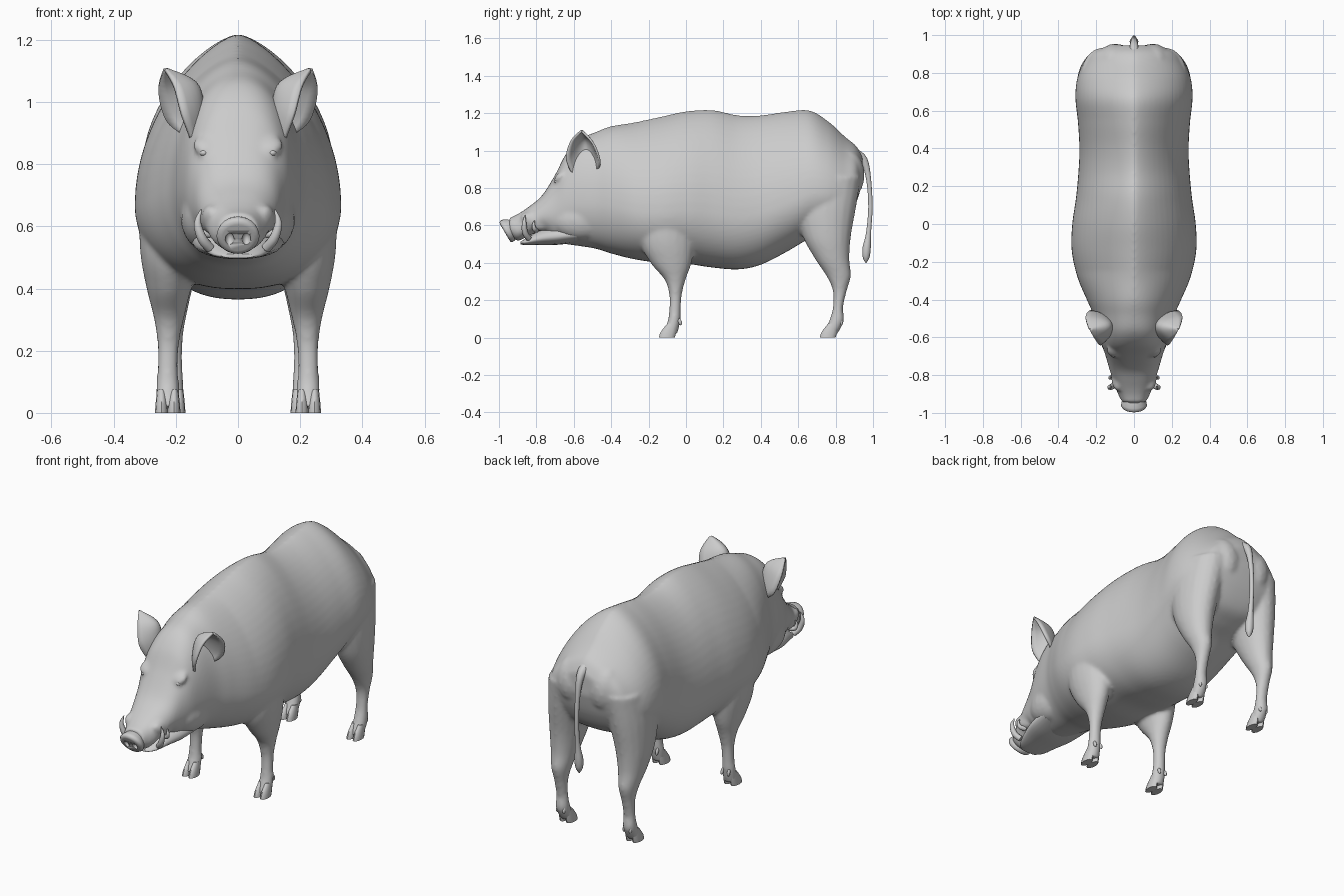
import bpy, bmesh
from math import sin, cos, pi, radians
from mathutils import Vector, Matrix

cube = bpy.data.objects.get("Cube")
if cube:
    bpy.data.objects.remove(cube)

grey = bpy.data.materials.new("plain_grey")
grey.use_nodes = True
COLOUR = (0.6, 0.6, 0.6, 1)
grey.diffuse_color = COLOUR
grey.node_tree.nodes["Principled BSDF"].inputs["Base Color"].default_value = COLOUR


def spline(points, steps):
    """Resample a row of tuples with a smooth curve through every point."""
    rows = [Vector(p) for p in points]
    result = []
    for i in range(len(rows) - 1):
        a, b, c, d = (rows[max(0, min(len(rows) - 1, i + k))] for k in (-1, 0, 1, 2))
        for s in range(steps):
            t = s / steps
            result.append(b + (c - a) * (t / 2) + (a - b * 2.5 + c * 2 - d / 2) * t**2
                          + (b * 1.5 - a / 2 - c * 1.5 + d / 2) * t**3)
    return result + [rows[-1]]


def loft(bm, rings):
    """Skin closed rings and cap both ends."""
    loops = [[bm.verts.new(p) for p in ring] for ring in rings]
    n = len(loops[0])
    for low, high in zip(loops, loops[1:]):
        for i in range(n):
            j = (i + 1) % n
            bm.faces.new((low[i], low[j], high[j], high[i]))
    bm.faces.new(loops[0][::-1])
    bm.faces.new(loops[-1])


def ball(bm, centre, radii, turn=0):
    matrix = (Matrix.Translation(centre) @ Matrix.Rotation(radians(turn), 4, 'X')
              @ Matrix.Diagonal((*radii, 1)))
    bmesh.ops.create_uvsphere(bm, u_segments=20, v_segments=12, radius=1, matrix=matrix)


def make(name, bm, angle=50):
    bmesh.ops.recalc_face_normals(bm, faces=bm.faces)
    mesh = bpy.data.meshes.new(name)
    bm.to_mesh(mesh)
    bm.free()
    mesh.materials.append(grey)
    obj = bpy.data.objects.new(name, mesh)
    bpy.context.collection.objects.link(obj)
    bpy.ops.object.select_all(action='DESELECT')
    obj.select_set(True)
    bpy.context.view_layer.objects.active = obj
    bpy.ops.object.shade_smooth_by_angle(angle=radians(angle))
    return obj


def section(y, bottom, top, width, segments=64):
    """Cross-section of the trunk: boxy on the snout, ridged along the back."""
    blend = max(0, min(1, (y + .65) / .4))
    power = .75 + .65 * blend
    middle = bottom + (top - bottom) * (.43 - .09 * blend)
    ring = []
    for i in range(segments):
        t = 2 * pi * i / segments
        s, c = sin(t), cos(t)
        p = power if c > 0 else .85
        x = width * abs(s) ** p * (1 if s > 0 else -1)
        ring.append((x, y, middle + c * (top - middle if c > 0 else middle - bottom)))
    return ring


def limb(bm, side, stations, steps=6, segments=20):
    """Upright limb from stations of z, x, front y, back y, half width."""
    rings = []
    for z, x, front, back, half in spline(stations, steps):
        rings.append([(side * (x + half * cos(2 * pi * i / segments)),
                       (front + back) / 2 + (back - front) / 2 * sin(2 * pi * i / segments), z)
                      for i in range(segments)])
    loft(bm, rings)


# Trunk and head: y, bottom, top, half width
trunk = [(-.945, .55, .64, .062), (-.9, .518, .66, .085), (-.84, .545, .7, .108),
         (-.77, .565, .76, .13), (-.7, .515, .87, .15), (-.64, .5, .985, .17),
         (-.57, .49, 1.06, .19), (-.48, .475, 1.1, .215), (-.4, .45, 1.13, .25),
         (-.28, .42, 1.15, .3), (-.14, .4, 1.18, .33), (0, .395, 1.21, .327),
         (.14, .375, 1.217, .307), (.28, .365, 1.189, .294), (.4, .39, 1.189, .289),
         (.54, .46, 1.209, .297), (.66, .53, 1.215, .31), (.76, .57, 1.157, .303),
         (.85, .62, 1.075, .27), (.91, .72, 1.025, .22), (.945, .84, .965, .11)]

# Legs: z, x, front y, back y, half width
front_leg = [(.02, .226, -.125, -.045, .037), (.09, .226, -.098, -.03, .037),
             (.15, .226, -.09, -.028, .033), (.23, .224, -.09, -.022, .036),
             (.31, .222, -.115, -.002, .05), (.4, .222, -.19, .03, .072),
             (.52, .215, -.25, .05, .1), (.7, .2, -.25, .05, .12)]
rear_leg = [(.02, .21, .735, .81, .037), (.09, .212, .765, .845, .037),
            (.16, .212, .785, .84, .033), (.25, .212, .785, .86, .036),
            (.33, .212, .75, .882, .05), (.42, .212, .69, .874, .07),
            (.54, .207, .625, .882, .092), (.7, .19, .585, .91, .11),
            (.86, .165, .62, .935, .115)]

bm = bmesh.new()
loft(bm, [section(*row) for row in spline(trunk, 8)])
for side in (-1, 1):
    limb(bm, side, front_leg)
    limb(bm, side, rear_leg)
    ball(bm, (side * .1, -.672, .862), (.045, .045, .02), 45)    # brow
    ball(bm, (side * .085, -.81, .62), (.036, .08, .042), -25)   # lip
    ball(bm, (side * .1, -.56, .63), (.085, .16, .11))           # cheek
    ball(bm, (side * .1, .85, .87), (.1, .105, .14))             # buttock
body = make("body", bm)
remesh = body.modifiers.new("skin", 'REMESH')
remesh.mode, remesh.voxel_size, remesh.use_smooth_shade = 'VOXEL', .01, True
soften = body.modifiers.new("soften", 'SMOOTH')
soften.factor, soften.iterations = .5, 8

# Lower jaw
jaw = [(-.885, .498, .512, .05), (-.85, .495, .535, .085), (-.77, .495, .58, .115),
       (-.68, .497, .6, .14), (-.58, .51, .61, .15)]
bm = bmesh.new()
loft(bm, [section(*row, 24) for row in spline(jaw, 4)])
make("lower_jaw", bm)

# Snout disc leaning forward at the top, with nostril hollows
lean = Matrix.Translation((0, -.95, .574)) @ Matrix.Rotation(radians(120), 4, 'X')
bm = bmesh.new()
profile = [(.052, -.03), (.066, -.005), (.069, .01), (.062, .02), (.05, .022)]
loft(bm, [[lean @ Vector((r * cos(2 * pi * i / 28), r * .96 * sin(2 * pi * i / 28), h))
           for i in range(28)] for r, h in profile])
snout = make("snout_disc", bm)
bm = bmesh.new()
for side in (-1, 1):
    ball(bm, lean @ Vector((side * .027, -.004, .022)), (.014, .018, .022))
cutter = make("nostril_cutter", bm)
cutter.hide_render = True
cutter.hide_set(True)
cut = snout.modifiers.new("nostrils", 'BOOLEAN')
cut.object, cut.operation = cutter, 'DIFFERENCE'


def tube(name, points):
    """Tapered round tube through points of x, y, z, radius."""
    curve = bpy.data.curves.new(name, 'CURVE')
    curve.dimensions, curve.bevel_depth = '3D', 1
    curve.bevel_resolution, curve.use_fill_caps = 3, True
    path = spline(points, 4)
    line = curve.splines.new('POLY')
    line.points.add(len(path) - 1)
    for point, (x, y, z, r) in zip(line.points, path):
        point.co, point.radius = (x, y, z, 1), r
    line.use_smooth = True
    curve.materials.append(grey)
    bpy.context.collection.objects.link(bpy.data.objects.new(name, curve))


tube("tail", [(0, .9, .985, .03), (0, .95, .95, .022), (0, .976, .85, .014),
              (0, .986, .7, .012), (0, .976, .56, .014), (0, .966, .48, .023),
              (0, .963, .43, .019), (0, .962, .4, .003)])

# Ear rims and bowl, from root to tip
front_rim = [(.15, -.61, .88), (.18, -.638, .96), (.205, -.612, 1.05), (.235, -.56, 1.105)]
bowl = [(.11, -.53, .88), (.115, -.53, .98), (.14, -.535, 1.06), (.231, -.555, 1.104)]
rear_rim = [(.17, -.48, .89), (.23, -.462, .94), (.256, -.495, 1.035), (.239, -.555, 1.103)]

for side, label in ((1, "left"), (-1, "right")):
    # Ear: a cupped sheet swept across the three lines
    bm = bmesh.new()
    rows = []
    for a, b, c in zip(*(spline(line, 5) for line in (front_rim, bowl, rear_rim))):
        b = b * 2 - (a + c) * .5
        row = []
        for k in range(15):
            u = k / 14
            x, y, z = a * (1 - u)**2 + b * (2 * u * (1 - u)) + c * u**2
            row.append(bm.verts.new((side * x, y, z)))
        rows.append(row)
    for low, high in zip(rows, rows[1:]):
        for i in range(len(low) - 1):
            bm.faces.new((low[i], low[i + 1], high[i + 1], high[i]))
    ear = make(label + "_ear", bm)
    shell = ear.modifiers.new("thickness", 'SOLIDIFY')
    shell.thickness, shell.offset = .012, 0

    # Eye and tusks
    bm = bmesh.new()
    ball(bm, (side * .11, -.692, .836), (.014, .014, .011))
    make(label + "_eye", bm)
    tube(label + "_lower_tusk", [(side * .09, -.84, .53, .016), (side * .115, -.86, .56, .016),
                                 (side * .13, -.865, .61, .012), (side * .118, -.86, .655, .002)])
    tube(label + "_upper_tusk", [(side * .09, -.8, .575, .014), (side * .12, -.81, .58, .012),
                                 (side * .128, -.815, .605, .008), (side * .122, -.81, .625, .002)])

    # Cloven hooves with dewclaws behind
    for name, x, toe in (("front", .226, -.145), ("rear", .21, .715)):
        bm = bmesh.new()
        for split in (-1, 1):
            centre = x + split * .02
            limb(bm, side, [(0, centre, toe, toe + .085, .021), (.03, centre, toe + .01, toe + .093, .019),
                            (.075, centre, toe + .045, toe + .1, .014)], 3, 12)
            ball(bm, (side * centre, toe + .112, .085), (.008, .01, .02), 20)
        make(label + "_" + name + "_hoof", bm)
